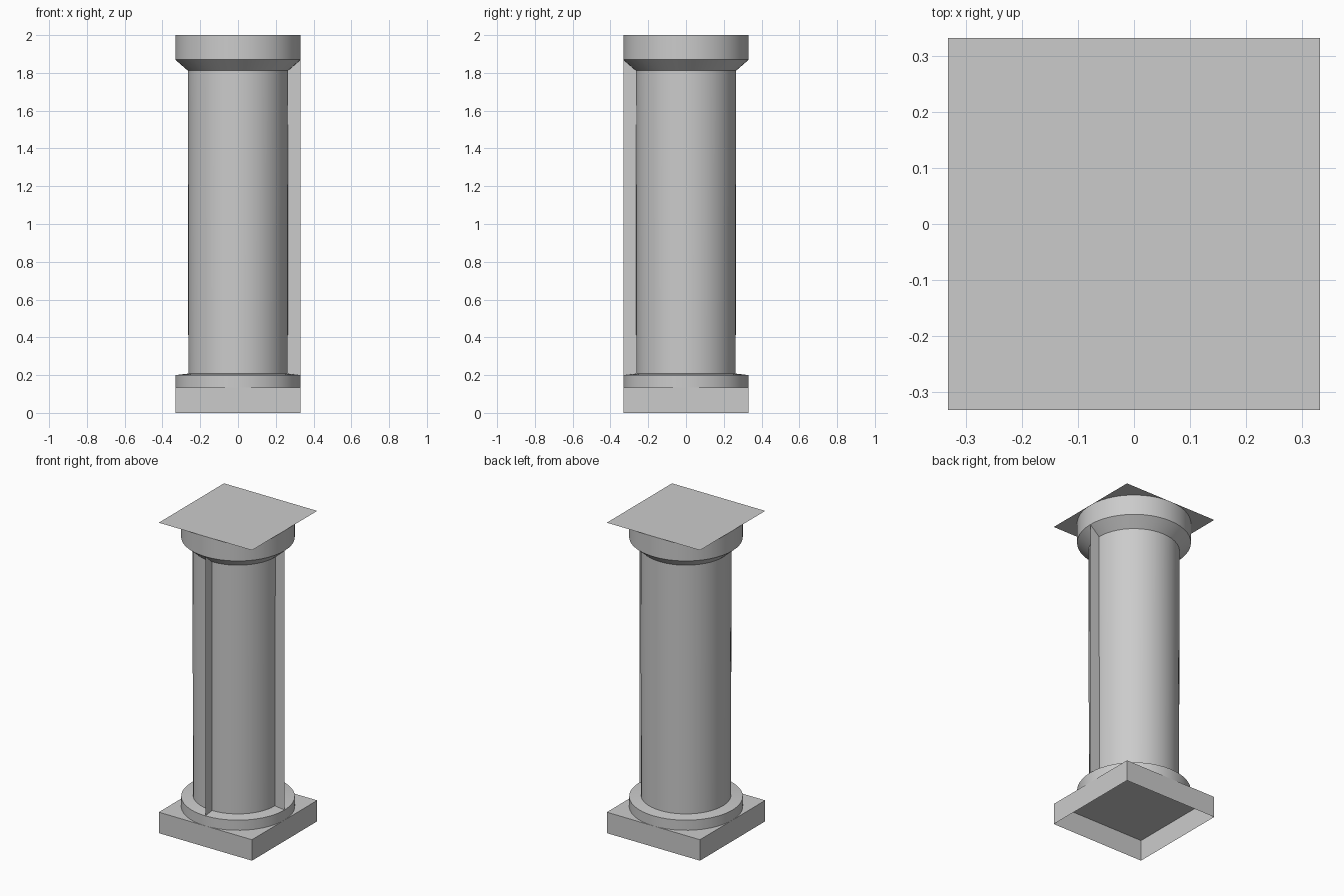
import bpy, bmesh, math
from math import pi, cos, sin

if "Cube" in bpy.data.objects:
    bpy.data.objects.remove(bpy.data.objects["Cube"])

R = 0.332      # outer radius and half width
SIDES = 48


def make(name, bm, smooth=False):
    me = bpy.data.meshes.new(name)
    bm.to_mesh(me)
    bm.free()
    ob = bpy.data.objects.new(name, me)
    bpy.context.collection.objects.link(ob)
    if smooth:
        bpy.context.view_layer.objects.active = ob
        ob.select_set(True)
        bpy.ops.object.shade_smooth_by_angle(angle=math.radians(20))
        ob.select_set(False)
    return ob


def lathe(name, profile):
    bm = bmesh.new()
    rings = [[bm.verts.new((r * cos(2 * pi * i / SIDES), r * sin(2 * pi * i / SIDES), z))
              for i in range(SIDES)] for r, z in profile]
    for a, b in zip(rings, rings[1:]):
        for i in range(SIDES):
            j = (i + 1) % SIDES
            bm.faces.new((a[i], a[j], b[j], b[i]))
    return make(name, bm, True)


def polygon(name, points):
    bm = bmesh.new()
    bm.faces.new([bm.verts.new(p) for p in points])
    return make(name, bm)


# Square plinth, open underneath
bm = bmesh.new()
bmesh.ops.create_cube(bm, size=1)
for v in bm.verts:
    v.co = (v.co.x * 2 * R, v.co.y * 2 * R, (v.co.z + 0.5) * 0.135)
bm.normal_update()
bmesh.ops.delete(bm, geom=[f for f in bm.faces if f.normal.z < -0.5], context='FACES_ONLY')
make("plinth", bm)

# Round column parts
foot_out, foot_in = (R, 0.2), (0.263, 0.208)
neck, lip = (0.266, 1.812), (R, 1.87)
lathe("base_ring", [(R, 0.135), foot_out, foot_in])
lathe("shaft", [foot_in, neck])
lathe("capital", [neck, lip, (R, 2.0)])

# Thin square top slab
polygon("top_slab", [(-R, -R, 2), (R, -R, 2), (R, R, 2), (-R, R, 2)])

# Thin vertical fins on the right and front
for name, ang in (("right_fin", 0), ("front_fin", -pi / 2)):
    polygon(name, [(r * cos(ang), r * sin(ang), z) for r, z in (foot_in, foot_out, lip, neck)])
